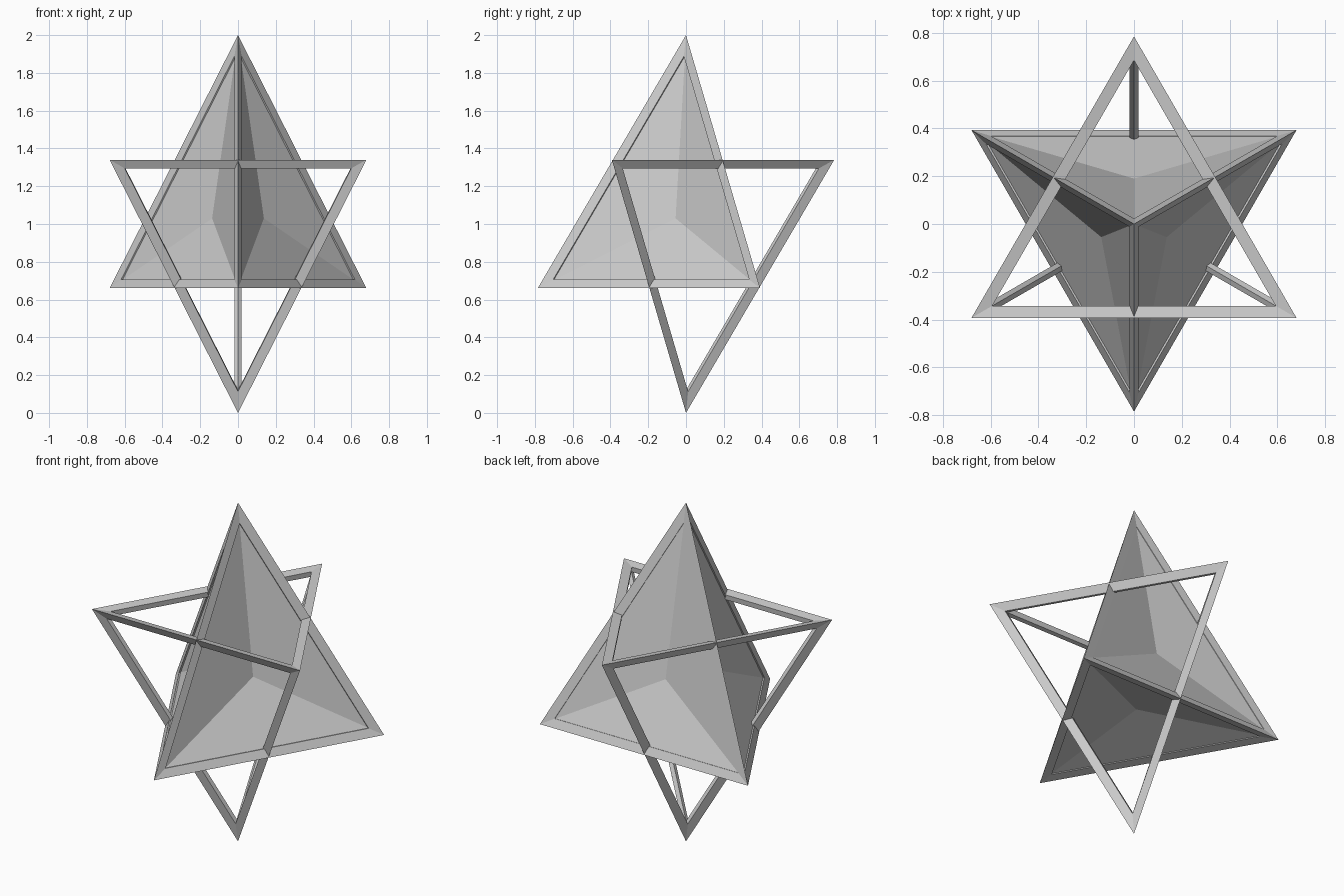
import bpy, bmesh
from math import sin, cos, pi
from mathutils import Vector

if "Cube" in bpy.data.objects:
    bpy.data.objects.remove(bpy.data.objects["Cube"])

R, H = 0.785, 1.34          # base circumradius and height of each tetrahedron
RIM, SINK, DEPTH = 0.05, 0.010, 0.88

FACES = [(0, 1, 2), (0, 2, 3), (0, 3, 1), (3, 2, 1)]


def tetra(apex_z, base_z, start):
    """Apex followed by three base corners."""
    ring = [Vector((R * cos(start + i * 2 * pi / 3), R * sin(start + i * 2 * pi / 3), base_z))
            for i in range(3)]
    return [Vector((0, 0, apex_z))] + ring


def finish(bm, name):
    bmesh.ops.recalc_face_normals(bm, faces=bm.faces[:])
    mesh = bpy.data.meshes.new(name)
    bm.to_mesh(mesh)
    bm.free()
    obj = bpy.data.objects.new(name, mesh)
    bpy.context.collection.objects.link(obj)
    return obj


def frame(pts, name):
    """Diamond-section bars along every edge of the tetrahedron."""
    bm = bmesh.new()
    mid = sum(pts, Vector()) / 4
    outer = [bm.verts.new(p) for p in pts]
    inner = [bm.verts.new(mid + (p - mid) * DEPTH) for p in pts]
    for f in FACES:
        corners = [pts[i] for i in f]
        n = (corners[1] - corners[0]).cross(corners[2] - corners[0]).normalized()
        if n.dot(corners[0] - mid) < 0:
            n.negate()
        window = []
        for k in range(3):
            v = corners[k]
            a = (corners[(k + 1) % 3] - v).normalized()
            b = (corners[(k + 2) % 3] - v).normalized()
            window.append(bm.verts.new(v + (a + b) * RIM / sin(a.angle(b)) - n * SINK))
        for k in range(3):
            m = (k + 1) % 3
            i, j = f[k], f[m]
            bm.faces.new((outer[i], outer[j], window[m], window[k]))
            bm.faces.new((inner[j], inner[i], window[k], window[m]))
    return finish(bm, name)


def core(pts, dents, name):
    """Solid tetrahedron with every face folded in to a point."""
    bm = bmesh.new()
    mid = sum(pts, Vector()) / 4
    vs = [bm.verts.new(mid + (p - mid) * 0.985) for p in pts]
    for f in FACES:
        corners = [pts[i] for i in f]
        centre = sum(corners, Vector()) / 3
        # nearest dent point belongs to this face
        tip = bm.verts.new(min(dents, key=lambda d: (d - centre).length))
        for k in range(3):
            bm.faces.new((vs[f[k]], vs[f[(k + 1) % 3]], tip))
    return finish(bm, name)


upright = tetra(2.0, 2.0 - H, -pi / 2)
inverted = tetra(0.0, H, pi / 2)

# Upright pyramid: rimmed edges and folded-in faces
frame(upright, "upright_frame")
core(upright, [Vector((0.137, -0.055, 1.03)), Vector((-0.137, -0.055, 1.03)),
               Vector((0, 0.19, 1.03)), Vector((0, 0.02, 0.76))], "upright_core")

# Inverted pyramid: open bars only
frame(inverted, "inverted_frame")
